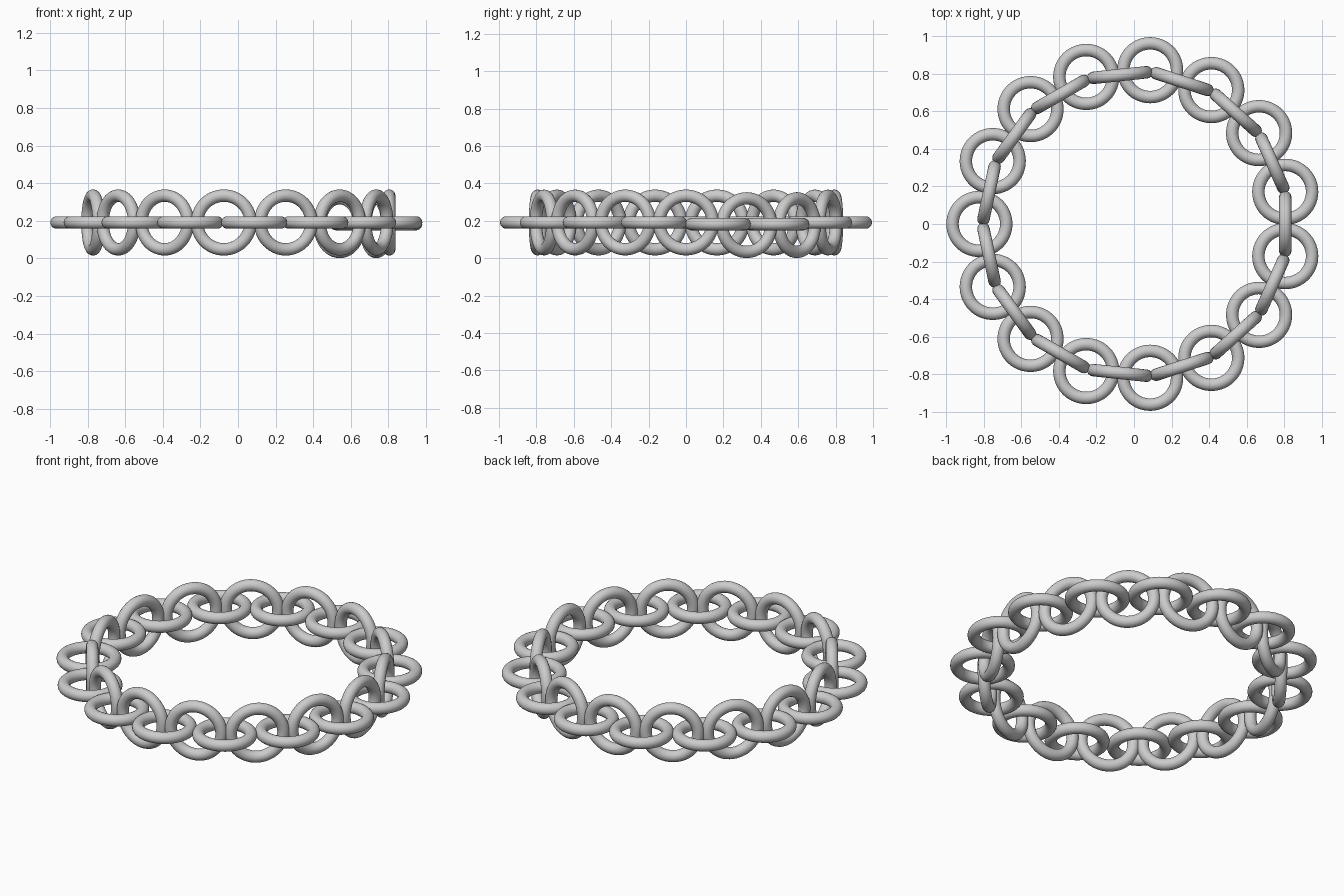
import bpy
from math import radians, cos, sin, pi

if "Cube" in bpy.data.objects:
    bpy.data.objects.remove(bpy.data.objects["Cube"])

LINKS = 15           # flat links, with an upright link between each pair
STEP = 360 / LINKS
MAJOR, MINOR = 0.143, 0.033


def link(name, x, y, z, rot):
    bpy.ops.mesh.primitive_torus_add(major_segments=56, minor_segments=20,
                                     major_radius=MAJOR, minor_radius=MINOR,
                                     location=(x, y, z), rotation=rot)
    ob = bpy.context.object
    ob.name = name
    bpy.ops.object.shade_smooth()


for i in range(LINKS):
    # flat links; two near the clasp side hang slightly lower
    a = radians(12 + i * STEP)
    r = 0.823
    z = 0.182 if i in (0, 1) else 0.191
    link(f"flat_link_{i}", r * cos(a), r * sin(a), z, (0, 0, a))

    # upright links, tangent to the loop
    b = radians(i * STEP)
    r = 0.797
    z = 0.177 if i in (1, 2) else 0.191
    link(f"upright_link_{i}", r * cos(b) + 0.008, r * sin(b), z,
         (pi / 2, 0, b + pi / 2))
